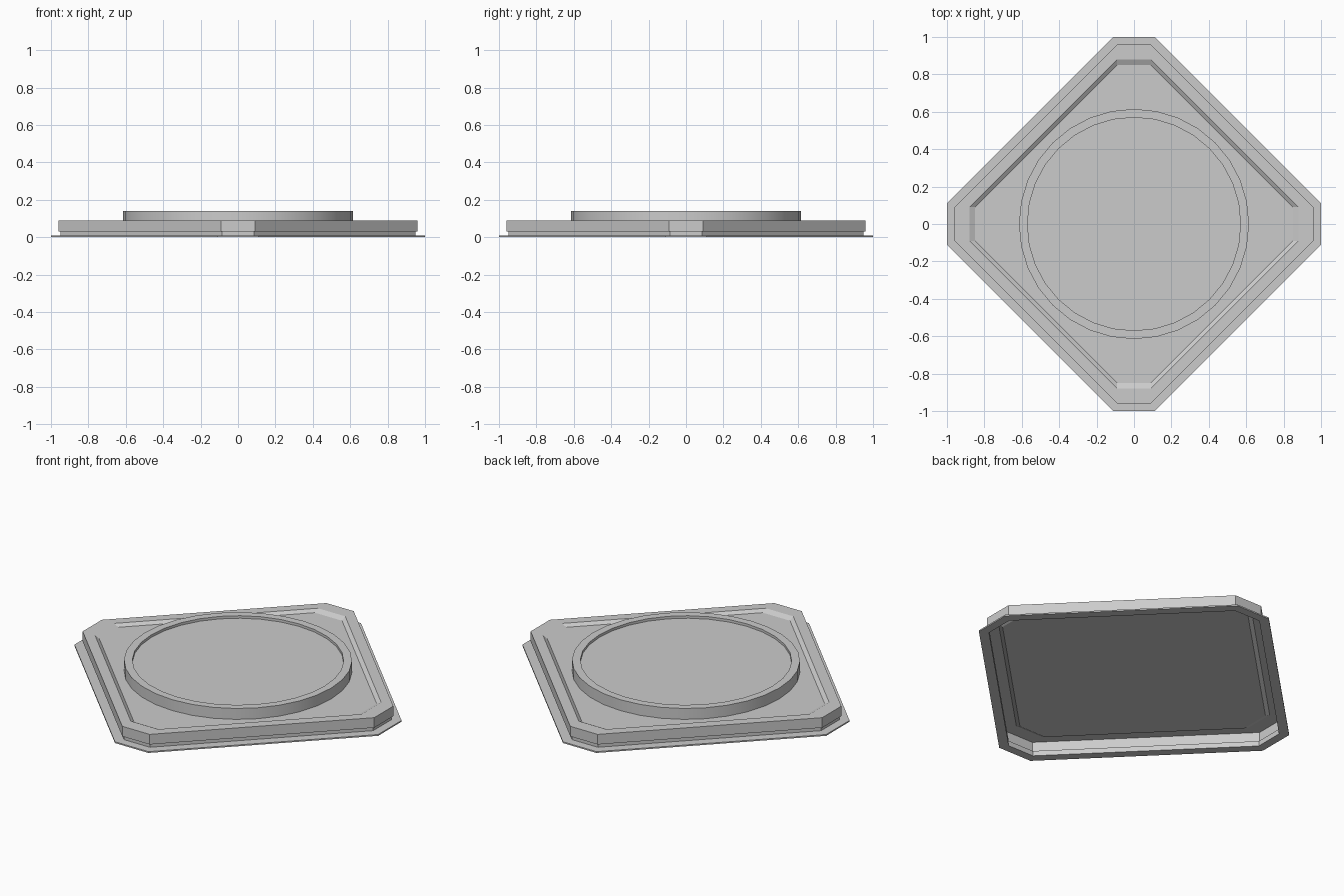
import bpy, bmesh, math

if "Cube" in bpy.data.objects:
    bpy.data.objects.remove(bpy.data.objects["Cube"])


def octagon(reach, half, z):
    """Diamond with clipped corners, counter-clockwise."""
    return [(reach, -half, z), (reach, half, z), (half, reach, z), (-half, reach, z),
            (-reach, half, z), (-reach, -half, z), (-half, -reach, z), (half, -reach, z)]


def circle(r, z, n=32):
    return [(r * math.cos(2 * math.pi * i / n), r * math.sin(2 * math.pi * i / n), z)
            for i in range(n)]


def loft(name, sections, cap_end=True):
    """Bridge successive rings and optionally fill the last one."""
    bm = bmesh.new()
    rings = [[bm.verts.new(p) for p in s] for s in sections]
    for a, b in zip(rings, rings[1:]):
        n = len(a)
        for i in range(n):
            j = (i + 1) % n
            bm.faces.new((a[i], a[j], b[j], b[i]))
    if cap_end:
        bm.faces.new(rings[-1])
    mesh = bpy.data.meshes.new(name)
    bm.to_mesh(mesh)
    bm.free()
    obj = bpy.data.objects.new(name, mesh)
    bpy.context.collection.objects.link(obj)
    return obj


# Thin flange resting on the ground, open in the middle
loft("base_flange", [octagon(*s) for s in (
    (0.95, 0.085, 0), (1.0, 0.11, 0), (1.0, 0.11, 0.008), (0.95, 0.085, 0.008))], False)

# Hollow tray shell: stepped wall, flat rim, bevelled recess and floor
loft("tray_body", [octagon(*s) for s in (
    (0.95, 0.085, 0), (0.95, 0.085, 0.03), (0.96, 0.09, 0.03), (0.96, 0.09, 0.09),
    (0.88, 0.09, 0.09), (0.85, 0.09, 0.075))])

# Round pad with a raised lip around a shallow dish
pad = loft("round_pad", [circle(*s) for s in (
    (0.615, 0.075), (0.615, 0.14), (0.57, 0.14), (0.57, 0.125))])
bpy.context.view_layer.objects.active = pad
pad.select_set(True)
bpy.ops.object.shade_smooth_by_angle(angle=math.radians(30))
